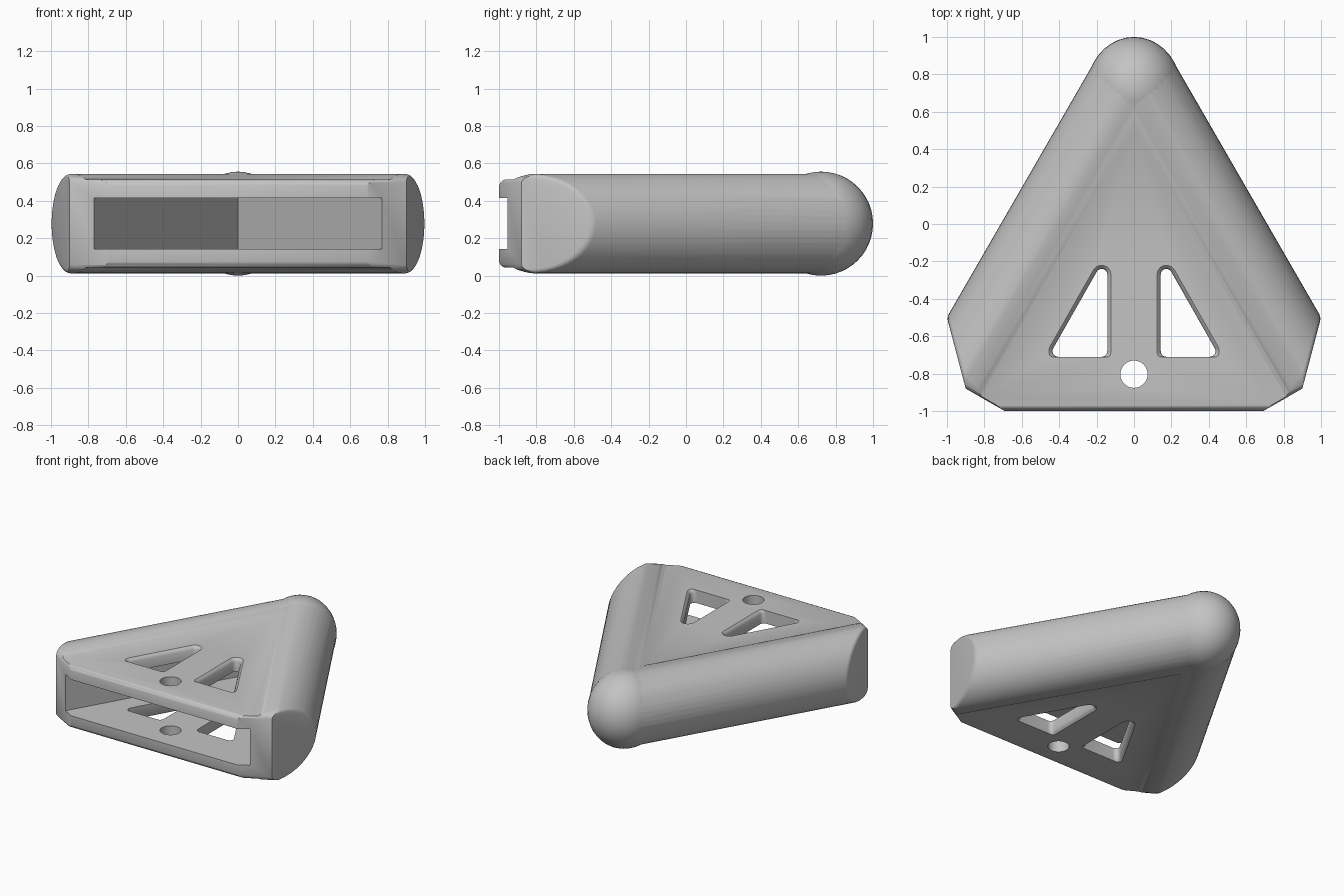
import bpy, bmesh, math
from mathutils import Vector

cube = bpy.data.objects.get("Cube")
if cube:
    bpy.data.objects.remove(cube)

MID = 0.278          # height of the middle plane
TUBE = 0.266         # half height of the side tubes
WEB = 0.235          # half thickness of the web between them
TIP = Vector((0, 0.722, MID))

grey = bpy.data.materials.new("light_grey")
grey.use_nodes = True
colour = (0.55, 0.55, 0.55, 1)
grey.diffuse_color = colour
grey.node_tree.nodes["Principled BSDF"].inputs["Base Color"].default_value = colour


def finish(name, bm):
    bmesh.ops.recalc_face_normals(bm, faces=bm.faces)
    mesh = bpy.data.meshes.new(name)
    bm.to_mesh(mesh)
    bm.free()
    mesh.materials.append(grey)
    obj = bpy.data.objects.new(name, mesh)
    bpy.context.collection.objects.link(obj)
    return obj


def slice_off(bm, point, normal):
    """Cut away what lies beyond the plane, cap the cut, return its edges."""
    geom = bm.verts[:] + bm.edges[:] + bm.faces[:]
    cut = bmesh.ops.bisect_plane(bm, geom=geom, plane_co=point, plane_no=normal,
                                 clear_outer=True, dist=1e-5)["geom_cut"]
    edges = [e for e in cut if isinstance(e, bmesh.types.BMEdge)]
    bmesh.ops.holes_fill(bm, edges=edges, sides=0)
    return edges


def loft(rings):
    """Closed solid through equal rings of points."""
    bm = bmesh.new()
    rings = [[bm.verts.new(p) for p in ring] for ring in rings]
    count = len(rings[0])
    for low, high in zip(rings, rings[1:]):
        for i in range(count):
            j = (i + 1) % count
            bm.faces.new((low[i], low[j], high[j], high[i]))
    bm.faces.new(rings[0])
    bm.faces.new(rings[-1])
    return bm


def prism(name, outline, low, high):
    return finish(name, loft([[(x, y, z) for x, y in outline] for z in (low, high)]))


# Side tube with a slanted end and softened rim
def side_tube(name, side):
    normal = Vector((side * 0.866, 0.5, 0))
    along = Vector((side * 0.5, -0.866, 0))
    angles = [math.tau * i / 48 for i in range(48)]
    ring = [TIP + normal * 0.256 * math.cos(t) + Vector((0, 0, TUBE * math.sin(t)))
            for t in angles]
    bm = loft([ring, [p + along * 2.4 for p in ring]])
    rim = slice_off(bm, (side, -0.5, MID), (side * 0.38, -0.1, 0))
    bmesh.ops.bevel(bm, geom=rim, offset=0.02, offset_type="OFFSET", segments=3,
                    profile=0.5, affect="EDGES", clamp_overlap=False)
    return finish(name, bm)


# Ball nose at the back, narrowed to meet the tubes flush
def ball_nose():
    bm = bmesh.new()
    bmesh.ops.create_uvsphere(bm, u_segments=36, v_segments=24, radius=0.278)
    bmesh.ops.scale(bm, vec=(0.905, 1, 1), verts=bm.verts)
    bmesh.ops.translate(bm, vec=TIP, verts=bm.verts)
    return finish("ball_nose", bm)


# Trimming block: flat front, corner chamfers and rounded front rims
def trim_block():
    bm = bmesh.new()
    bmesh.ops.create_cube(bm, size=4)
    slice_off(bm, (0, -1, MID), (0, -1, 0))
    for side in (-1, 1):
        slice_off(bm, (side * 0.9, -0.88, MID), (side * 0.498, -0.867, 0))
    for up in (-1, 1):
        for degrees in (25, 45, 67):
            a = math.radians(degrees)
            z = MID + up * (WEB - 0.04 + 0.04 * math.sin(a))
            y = -0.96 - 0.04 * math.cos(a)
            slice_off(bm, (0, y, z), (0, -math.cos(a), up * math.sin(a)))
            for side in (-1, 1):
                n = Vector((side * 0.498, -0.867, 0))
                p = Vector((side * 0.9, -0.88, z + up * 0.018)) - n * 0.04 * (1 - math.cos(a))
                slice_off(bm, p, n * math.cos(a) + Vector((0, 0, up * math.sin(a))))
    return finish("trim_block", bm)


# Rounded triangular window with flared rims
def window_ring(side, grow, z):
    ring = []
    for x, y, start, end in ((0.173, -0.68, 180, 270), (0.406, -0.68, 270, 390),
                             (0.173, -0.27, 30, 180)):
        for i in range(7):
            a = math.radians(start + (end - start) * i / 6)
            r = 0.03 + grow
            ring.append((side * (x + r * math.cos(a)),
                         max(y + r * math.sin(a), -0.71), z))
    return ring


profile = [(0.3, 0.02), (WEB, 0.02), (WEB - 0.01, 0.008), (WEB - 0.025, 0)]
steps = [(-h, g) for h, g in profile] + [(h, g) for h, g in reversed(profile)]


def window(name, side):
    return finish(name, loft([window_ring(side, g, MID + h) for h, g in steps]))


# Flat triangular web, the base of the body
body = prism("wedge_body", [(0, 0.622), (-1.2, -1.456), (1.2, -1.456)],
             MID - WEB, MID + WEB)

# Pocket open at the front, and round pin hole
pocket = prism("pocket_cutter", [(-0.854, -1.1), (0.854, -1.1), (0, 0.38)], 0.143, 0.415)
circle = [(0.073 * math.cos(k * math.pi / 16), -0.803 + 0.073 * math.sin(k * math.pi / 16))
          for k in range(32)]
pin_hole = prism("pin_hole_cutter", circle, -0.1, 0.7)

# Join, trim and cut
tools = [(side_tube("left_tube", 1), "UNION"),
         (side_tube("right_tube", -1), "UNION"),
         (ball_nose(), "UNION"),
         (trim_block(), "INTERSECT"),
         (pocket, "DIFFERENCE"),
         (window("left_window_cutter", 1), "DIFFERENCE"),
         (window("right_window_cutter", -1), "DIFFERENCE"),
         (pin_hole, "DIFFERENCE")]
for tool, operation in tools:
    tool.hide_render = True
    mod = body.modifiers.new(tool.name, "BOOLEAN")
    mod.operation = operation
    mod.solver = "EXACT"
    mod.object = tool
bpy.context.view_layer.update()

# Apply the result, drop the tools and smooth the curves
cut_mesh = bpy.data.meshes.new_from_object(
    body.evaluated_get(bpy.context.evaluated_depsgraph_get()))
body.modifiers.clear()
body.data = cut_mesh
for tool, operation in tools:
    bpy.data.objects.remove(tool)
bpy.ops.object.select_all(action="DESELECT")
body.select_set(True)
bpy.context.view_layer.objects.active = body
bpy.ops.object.shade_smooth_by_angle(angle=math.radians(35))
